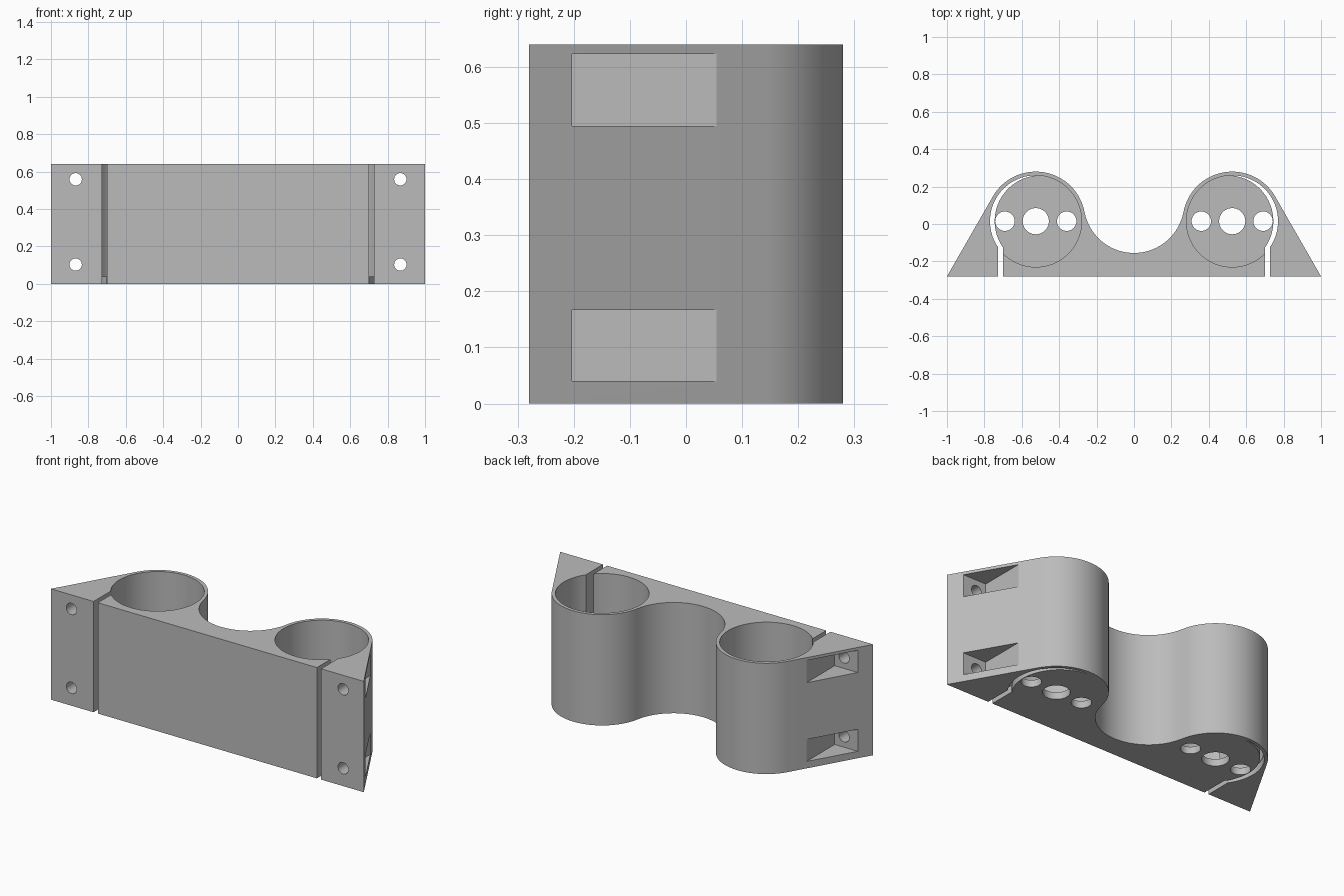
import bpy, bmesh
from math import sin, cos, radians

cube = bpy.data.objects.get("Cube")
if cube:
    bpy.data.objects.remove(cube)

HEIGHT, FRONT = 0.64, -0.28
CX, CY = 0.525, 0.015              # tube centre
OUTER, BORE, FLOOR = 0.265, 0.245, 0.04
VALLEY_R, VALLEY_Y = 0.269, 0.114  # arc between the tubes

grey = bpy.data.materials.new("plain grey")
grey.use_nodes = True
grey.diffuse_color = (0.5, 0.5, 0.5, 1)
grey.node_tree.nodes["Principled BSDF"].inputs["Base Color"].default_value = (0.5, 0.5, 0.5, 1)


def arc(x, y, r, start, end, steps):
    """Points along an arc, angles in degrees."""
    angles = [radians(start + (end - start) * i / steps) for i in range(steps + 1)]
    return [(x + r * cos(a), y + r * sin(a)) for a in angles]


def circle(x, y, r, steps=64):
    return arc(x, y, r, 0, 360, steps)[:-1]


def box(x0, x1, y0, y1):
    return [(x0, y0), (x1, y0), (x1, y1), (x0, y1)]


def prism(name, outline, low, high, along_y=False):
    """Extrude an outline along z, or an x-z outline along y."""
    bm = bmesh.new()
    place = (lambda p, d: (p[0], d, p[1])) if along_y else (lambda p, d: (p[0], p[1], d))
    bottom = [bm.verts.new(place(p, low)) for p in outline]
    top = [bm.verts.new(place(p, high)) for p in outline]
    bm.faces.new(bottom)
    bm.faces.new(top)
    for i in range(len(outline)):
        j = (i + 1) % len(outline)
        bm.faces.new((bottom[i], bottom[j], top[j], top[i]))
    bmesh.ops.recalc_face_normals(bm, faces=bm.faces)
    mesh = bpy.data.meshes.new(name)
    bm.to_mesh(mesh)
    bm.free()
    mesh.materials.append(grey)
    obj = bpy.data.objects.new(name, mesh)
    bpy.context.collection.objects.link(obj)
    return obj


# Body outline: foot tip, tube, then half of the valley, mirrored in x
half = [(1, FRONT)]
half += arc(CX, CY, OUTER, 30.2, 169.3, 48)
half += arc(0, VALLEY_Y, VALLEY_R, -10.7, -90, 24)[1:]
mirrored = [(-x, y) for x, y in reversed(half[:-1])]
body = prism("double_tube_holder", half + mirrored, 0, HEIGHT)

cutters = []
for s in (1, -1):
    def cut(name, outline, low, high, along_y=False):
        cutters.append(prism(name, [(s * x, y) for x, y in outline], low, high, along_y))

    # Tube bore above the floor, and the clamp slot to the front
    cut("bore", circle(CX, CY, BORE, 96), FLOOR, 1)
    cut("clamp_slot", box(0.70, 0.727, -0.4, -0.122), -0.1, 1)
    # Crescent gap that frees the floor from the outer wall
    crescent = arc(CX, CY, BORE + 0.002, 88, -36, 40)
    crescent += arc(CX - 0.025, CY, BORE, -36, 84, 40)
    cut("floor_gap", crescent, -0.1, FLOOR + 0.001)
    # Holes in the floor
    for dx, r in ((0, 0.07), (-0.165, 0.052), (0.165, 0.052)):
        cut("floor_hole", circle(CX + dx, CY, r, 40), -0.1, 0.1)
    # Screw holes and their pockets in the slanted side
    for z, z0, z1 in ((0.103, 0.04, 0.167), (0.559, 0.495, 0.623)):
        cut("screw_hole", circle(0.868, z, 0.033, 32), -0.4, -0.1, True)
        cut("screw_pocket", box(0.808, 1.2, -0.203, 0.3), z0, z1)

# Carve the body and drop the cutters
bpy.ops.object.select_all(action='DESELECT')
bpy.context.view_layer.objects.active = body
body.select_set(True)
for cutter in cutters:
    cutter.hide_render = True
    mod = body.modifiers.new(cutter.name, 'BOOLEAN')
    mod.operation = 'DIFFERENCE'
    mod.solver = 'EXACT'
    mod.object = cutter
    bpy.ops.object.modifier_apply(modifier=mod.name)
    bpy.data.objects.remove(cutter)

bpy.ops.object.shade_smooth_by_angle(angle=radians(25))
